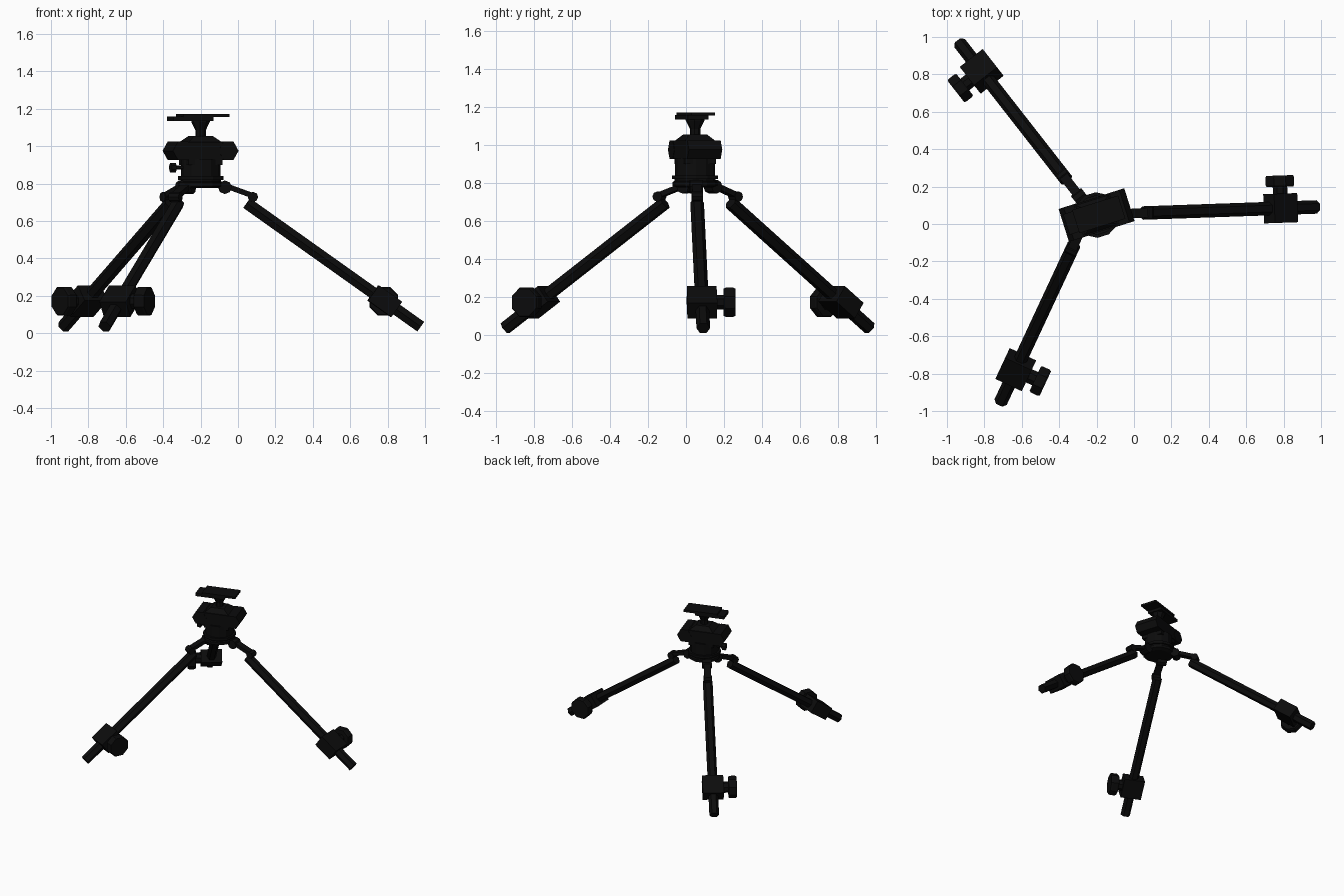
import bpy, bmesh, math
from mathutils import Vector

if "Cube" in bpy.data.objects:
    bpy.data.objects.remove(bpy.data.objects["Cube"])

black = bpy.data.materials.new("matte black")
black.diffuse_color = (0.0035, 0.0035, 0.0036, 1)
black.use_nodes = True
black.node_tree.nodes["Principled BSDF"].inputs["Base Color"].default_value = black.diffuse_color


def loft(name, rings):
    """Skin equal-sized rings of points and cap both ends."""
    bm = bmesh.new()
    loops = [[bm.verts.new(p) for p in ring] for ring in rings]
    n = len(loops[0])
    for a, b in zip(loops, loops[1:]):
        for i in range(n):
            j = (i + 1) % n
            bm.faces.new((a[i], a[j], b[j], b[i]))
    bm.faces.new(loops[0][::-1])
    bm.faces.new(loops[-1])
    bmesh.ops.recalc_face_normals(bm, faces=bm.faces)
    me = bpy.data.meshes.new(name)
    bm.to_mesh(me)
    bm.free()
    me.materials.append(black)
    ob = bpy.data.objects.new(name, me)
    bpy.context.collection.objects.link(ob)
    return ob


def ngon(n, r, turn=0.0):
    return [(r * math.cos(turn + math.tau * i / n), r * math.sin(turn + math.tau * i / n)) for i in range(n)]


def rect(w, h):
    return [(-w / 2, -h / 2), (w / 2, -h / 2), (w / 2, h / 2), (-w / 2, h / 2)]


def bar(name, p0, p1, profile, side):
    """Extrude a profile from p0 to p1; side is the profile's x direction."""
    p0, p1 = Vector(p0), Vector(p1)
    up = (p1 - p0).normalized().cross(side).normalized()
    return loft(name, [[p + side * x + up * y for x, y in profile] for p in (p0, p1)])


def knob(name, start, axis, steps, n=8):
    """Turned part: steps are (distance, radius) along the axis."""
    ref = Vector((0, 0, 1)) if abs(axis.z) < 0.9 else HX
    s = axis.cross(ref).normalized()
    u = axis.cross(s)
    rings = []
    for d, r in steps:
        rings.append([Vector(start) + axis * d + s * x + u * y for x, y in ngon(n, r, math.pi / n)])
    return loft(name, rings)


# head axes, turned about z
A = math.radians(17.5)
HX = Vector((math.cos(A), math.sin(A), 0))
HY = Vector((-math.sin(A), math.cos(A), 0))
Z = Vector((0, 0, 1))
C = Vector((-0.2, 0.048, 0))

# legs: origin x, y, and heading
for i, (ox, oy, deg) in enumerate([(-0.2, 0.05, 2), (-0.208, 0.04, 128), (-0.216, 0.114, 245)], 1):
    a = math.radians(deg)
    out = Vector((math.cos(a), math.sin(a), 0))
    side = Vector((-math.sin(a), math.cos(a), 0))

    def P(r, z, s=0.0):
        return Vector((ox, oy, 0)) + out * r + side * s + Z * z

    # tube
    top, tip = P(0.247, 0.695), P(1.177, 0.035)
    d = (tip - top).normalized()
    bar(f"leg_tube_{i}", top, tip, ngon(6, 0.036), side)
    # folding link and its two joints
    bar(f"leg_link_{i}", P(0.10, 0.80), P(0.285, 0.733), rect(0.05, 0.028), side)
    bar(f"hub_hinge_{i}", P(0.13, 0.78, -0.035), P(0.13, 0.78, 0.035), ngon(8, 0.036), out)
    bar(f"knee_joint_{i}", P(0.28, 0.728, -0.03), P(0.28, 0.728, 0.03), ngon(8, 0.027), out)
    bar(f"knee_bracket_{i}", P(0.28, 0.728), top + d * 0.03, rect(0.04, 0.03), side)
    # clamp and locking knob
    m = P(0.985, 0.171)
    bar(f"leg_clamp_{i}", m - d * 0.076, m + d * 0.076, rect(0.156, 0.10), side)
    knob(f"clamp_knob_{i}", m, side,
         [(0.07, 0.042), (0.115, 0.042), (0.115, 0.077), (0.125, 0.083), (0.165, 0.083), (0.175, 0.077)])

# hub with flanges, up to the shoulder of the head
knob("hub_body", C, Z, [(0.775, 0.09), (0.785, 0.118), (0.805, 0.118), (0.81, 0.108), (0.82, 0.108),
                        (0.82, 0.122), (0.84, 0.122), (0.84, 0.106), (0.93, 0.106)], 12)
# head block with chamfered top
loft("head_block", [[C + HX * x + HY * y + Z * z for x, y in rect(w, t)]
                    for z, w, t in ((0.90, 0.19, 0.17), (1.02, 0.19, 0.17), (1.055, 0.10, 0.10))])
# two hexagonal locking grips lying on either side of the head
for name, s in (("left_grip", -1), ("right_grip", 1)):
    g = C + HX * (0.128 * s) + Z * 0.975
    bar(name, g - HY * 0.092, g + HY * 0.092, ngon(6, 0.056), HX)
bar("grip_bridge", C - HX * 0.11 + Z * 0.975, C + HX * 0.11 + Z * 0.975, rect(0.18, 0.095), HY)
# small tension screw
knob("tension_screw", C + Z * 0.885, -HX, [(0.08, 0.012), (0.142, 0.012), (0.142, 0.027), (0.168, 0.027)])
# neck flaring to the plate
knob("neck", C, Z, [(1.04, 0.028), (1.085, 0.028), (1.13, 0.05), (1.14, 0.05)])
# lower and upper camera plates, offset along the head
for name, x, w, t, z0, z1 in (("lower_plate", -0.057, 0.225, 0.115, 1.134, 1.157),
                              ("upper_plate", 0.012, 0.258, 0.13, 1.155, 1.172)):
    bar(name, C + HX * x + Z * z0, C + HX * x + Z * z1, rect(w, t), HX)
